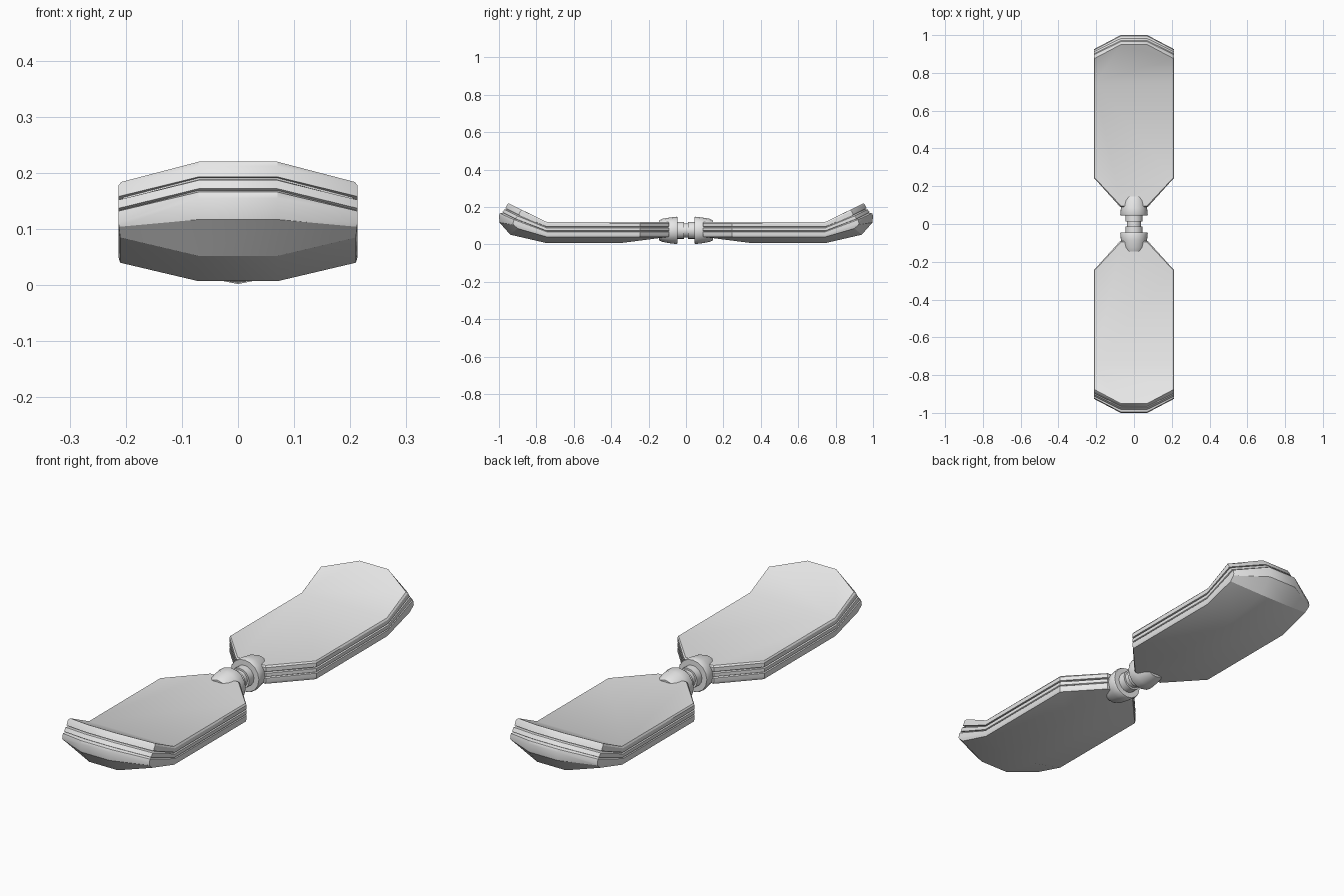
import bpy, bmesh, math

cube = bpy.data.objects.get("Cube")
if cube:
    bpy.data.objects.remove(cube)

grey = bpy.data.materials.new("plain_grey")
grey.use_nodes = True
colour = (0.8, 0.8, 0.8, 1)
grey.diffuse_color = colour
grey.node_tree.nodes["Principled BSDF"].inputs["Base Color"].default_value = colour

BEND = 0.745     # where the deck turns up
SHOULDER = 0.245
AXIS_Z = 0.075   # height of the joint axis


def finish(bm, name, angle=30, mirror=True):
    bmesh.ops.recalc_face_normals(bm, faces=bm.faces)
    mesh = bpy.data.meshes.new(name)
    bm.to_mesh(mesh)
    bm.free()
    mesh.materials.append(grey)
    ob = bpy.data.objects.new(name, mesh)
    bpy.context.collection.objects.link(ob)
    bpy.ops.object.select_all(action='DESELECT')
    ob.select_set(True)
    bpy.context.view_layer.objects.active = ob
    bpy.ops.object.shade_smooth_by_angle(angle=math.radians(angle))
    if mirror:
        mod = ob.modifiers.new("mirror_front_back", 'MIRROR')
        mod.use_axis = (False, True, False)
    return ob


def lathe(name, profile, mirror=True, sides=16):
    """Turn a (y, radius) profile around the joint axis and cap it."""
    bm = bmesh.new()
    rings = []
    for y, r in profile:
        rings.append([bm.verts.new((r * math.sin(math.tau * i / sides), y,
                                    AXIS_Z + r * math.cos(math.tau * i / sides)))
                      for i in range(sides)])
    for a, b in zip(rings, rings[1:]):
        for i in range(sides):
            j = (i + 1) % sides
            bm.faces.new((a[i], a[j], b[j], b[i]))
    bm.faces.new(rings[0])
    bm.faces.new(rings[-1])
    return finish(bm, name, 35, mirror)


# Layers of the board from the deck down:
# half width, flat height, corner y, corner z, tip y, tip z
layers = [
    (0.208, 0.120, 0.877, 0.184, 0.950, 0.220),
    (0.213, 0.113, 0.885, 0.178, 0.956, 0.212),
    (0.213, 0.095, 0.895, 0.158, 0.966, 0.193),
    (0.206, 0.093, 0.886, 0.156, 0.957, 0.191),
    (0.206, 0.090, 0.888, 0.153, 0.959, 0.188),
    (0.213, 0.088, 0.901, 0.152, 0.971, 0.187),
    (0.213, 0.073, 0.912, 0.137, 0.982, 0.172),
    (0.208, 0.070, 0.907, 0.134, 0.978, 0.169),
    (0.213, 0.067, 0.920, 0.132, 0.995, 0.166),
    (0.213, 0.050, 0.925, 0.112, 1.000, 0.155),
    (0.212, 0.046, 0.921, 0.104, 0.997, 0.117),
    (0.210, 0.040, 0.900, 0.085, 0.940, 0.052),
]

# Upturned board with layered rim and a shallow keel
bm = bmesh.new()
rings = []
for w, z, cy, cz, ty, tz in layers:
    inset = 0.213 - w
    side = [(w - 0.14, 0.09 + inset, z), (w, SHOULDER, z), (w, BEND, z),
            (w, cy, cz), (0.07, ty, tz)]
    loop = side + [(-x, y, h) for x, y, h in reversed(side)]
    rings.append([bm.verts.new(p) for p in loop])
count = len(rings[0])
for upper, lower in zip(rings, rings[1:]):
    for i in range(count):
        j = (i + 1) % count
        bm.faces.new((upper[i], lower[i], lower[j], upper[j]))
# Deck: a flat part and an upturned part
t = rings[0]
bm.faces.new((t[0], t[1], t[2], t[7], t[8], t[9]))
bm.faces.new((t[2], t[3], t[4], t[5], t[6], t[7]))
# Keel: raised sides falling to a flat strip
b = rings[-1]
keel = [[bm.verts.new((s * 0.07, y, 0.007)) for y in (0.35, BEND)] for s in (1, -1)]
for (k1, k2), (a, sh, be, co, ti) in zip(keel, (b[:5], b[:4:-1])):
    bm.faces.new((a, sh, k1))
    bm.faces.new((sh, be, k2, k1))
    bm.faces.new((be, co, k2))
    bm.faces.new((co, ti, k2))
(r1, r2), (l1, l2) = keel
bm.faces.new((b[0], r1, l1, b[9]))
bm.faces.new((r1, r2, l2, l1))
bm.faces.new((r2, b[4], b[5], l2))
finish(bm, "boards")

# Tapered collars gripping the inner end of each board
lathe("collars", [(0.046, 0.058), (0.046, 0.07), (0.052, 0.073),
                  (0.085, 0.069), (0.125, 0.062), (0.145, 0.053)])
# Swivel pin with a waist joining the collars
lathe("swivel_pin", [(-0.06, 0.046), (-0.012, 0.046), (-0.012, 0.038),
                     (0.012, 0.038), (0.012, 0.046), (0.06, 0.046)], mirror=False)
